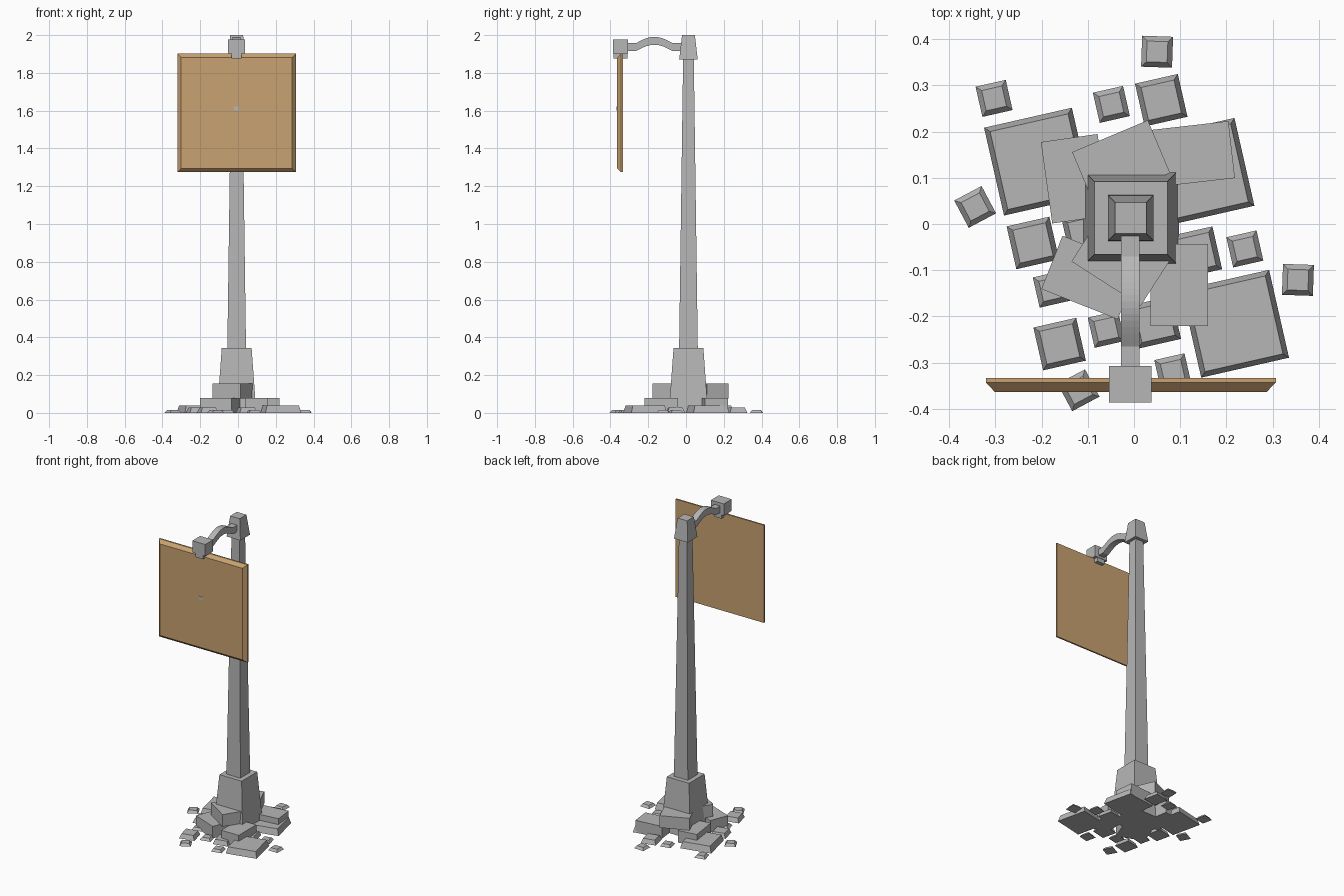
import bpy, bmesh, math
from mathutils import Matrix, Vector

if "Cube" in bpy.data.objects:
    bpy.data.objects.remove(bpy.data.objects["Cube"])


def material(name, rgb):
    m = bpy.data.materials.new(name)
    m.diffuse_color = (*rgb, 1)
    m.use_nodes = True
    m.node_tree.nodes["Principled BSDF"].inputs["Base Color"].default_value = m.diffuse_color
    return m


STONE = material("grey stone", (0.47, 0.47, 0.47))
WOOD = material("tan wood", (0.58, 0.36, 0.165))


def loft(name, rings, mat):
    """Closed solid through a list of equal-length point rings."""
    bm = bmesh.new()
    vr = [[bm.verts.new(p) for p in ring] for ring in rings]
    n = len(vr[0])
    for a, b in zip(vr, vr[1:]):
        for i in range(n):
            j = (i + 1) % n
            bm.faces.new((a[i], a[j], b[j], b[i]))
    bm.faces.new(vr[0][::-1])
    bm.faces.new(vr[-1])
    bmesh.ops.recalc_face_normals(bm, faces=bm.faces)
    me = bpy.data.meshes.new(name)
    bm.to_mesh(me)
    bm.free()
    me.materials.append(mat)
    ob = bpy.data.objects.new(name, me)
    bpy.context.collection.objects.link(ob)
    return ob


def rect(hx, hy):
    return [(-hx, -hy), (hx, -hy), (hx, hy), (-hx, hy)]


def taper(name, x, y, z0, z1, half0, half1, angle=0, mat=STONE):
    """Four-sided block whose half sizes go from half0 to half1."""
    rot = Matrix.Rotation(math.radians(angle), 3, 'Z')
    rings = []
    for z, h in ((z0, half0), (z1, half1)):
        rings.append([rot @ Vector((px, py, 0)) + Vector((x, y, z))
                      for px, py in rect(*h)])
    return loft(name, rings, mat)


# Post: foot, shaft and cap share one axis
AX, AY = -0.007, 0.013
for name, z0, z1, a, b in (("post_foot", 0, 0.343, 0.104, 0.079),
                           ("post_shaft", 0.3, 1.9, 0.050, 0.028),
                           ("post_cap", 1.87, 2.0, 0.049, 0.034)):
    taper(name, AX, AY, z0, z1, (a, a), (b, b))

# Arched arm swept from the cap to the hanging block
path = [(-0.32, 0.0)]
SEG = 14
for i in range(SEG + 1):
    t = i / SEG
    path.append((-0.265 + 0.195 * t, 0.034 * math.sin(math.pi * t)))
path.append((-0.01, 0.0))
arm = loft("arm", [[(-0.008 + sx * 0.02, y, 1.936 + dz + sz * 0.021)
                    for sx, sz in ((-1, -1), (1, -1), (1, 1), (-1, 1))]
                   for y, dz in path], STONE)

# Hanging block and the clamp below it
taper("hanging_block", -0.008, -0.347, 1.902, 1.977, (0.046, 0.04), (0.046, 0.04))
taper("sign_clamp", -0.008, -0.347, 1.876, 1.905, (0.027, 0.037), (0.027, 0.037))

# Sign board: flat back, bevelled front rim
CZ = 1.588
loft("sign_board", [[(-0.007 + px, y, CZ + pz) for px, pz in rect(h, h)]
                    for y, h in ((-0.333, 0.314), (-0.343, 0.314), (-0.364, 0.294))], WOOD)
# Small stud in the middle of the board
loft("sign_stud", [[(-0.008 + px, y, 1.612 + pz) for px, pz in rect(0.012, 0.010)]
                   for y in (-0.36, -0.367)], STONE)

# Bevelled paving stones: size, height, then (x, y, angle)
TILT = 12.8
groups = {
    "large_paver": (0.0975, 0.040, [(-0.208, 0.135, TILT), (0.144, 0.113, TILT),
                                    (0.219, -0.216, TILT)]),
    "medium_paver": (0.0475, 0.028, [(0.059, 0.268, TILT), (-0.219, -0.041, TILT),
                                     (-0.161, -0.26, TILT), (0.134, -0.062, TILT),
                                     (0.045, -0.213, TILT), (-0.1, -0.025, TILT)]),
    "small_paver": (0.0335, 0.016, [(-0.303, 0.272, TILT), (-0.049, 0.259, TILT),
                                    (0.05, 0.373, -2), (-0.344, 0.037, 28),
                                    (0.24, -0.054, TILT), (0.355, -0.121, -2),
                                    (0.084, -0.32, TILT), (-0.12, -0.36, 28),
                                    (-0.06, -0.228, TILT), (-0.179, -0.141, TILT)]),
}
for name, (half, height, spots) in groups.items():
    top = half - 0.011
    for x, y, ang in spots:
        taper(name, x, y, 0, height, (half, half), (top, top), ang)

# Loose square-cut blocks stacked in two courses around the foot
BLOCK = (0.089, 0.062)
for x, y, course, ang in ((-0.128, 0.098, 0, 98), (0.098, -0.132, 0, 90),
                          (-0.095, -0.116, 0, -21.7), (0.123, 0.151, 0, 6.5),
                          (-0.028, 0.133, 1, 22.8), (-0.027, -0.077, 1, -32.7)):
    z = 0.0775 * course
    taper("stacked_block", x, y, z, z + 0.0775, BLOCK, BLOCK, ang)
